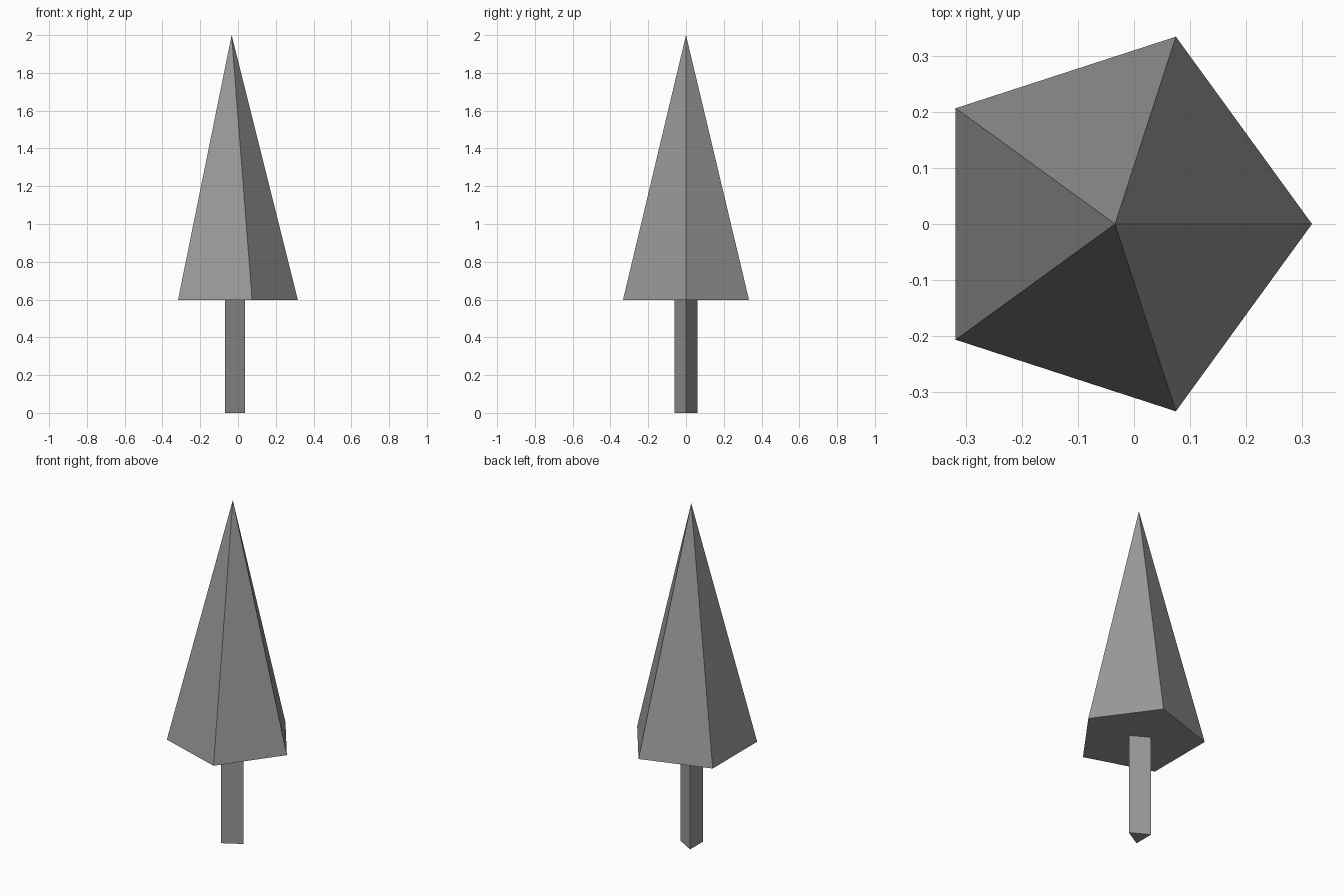
import bpy, bmesh
from math import cos, sin, tau

if "Cube" in bpy.data.objects:
    bpy.data.objects.remove(bpy.data.objects["Cube"])

CX = -0.0338  # tree axis, so the crown is centred on x = 0

# Dark grey for the whole tree
grey = bpy.data.materials.new("dark_grey")
grey.diffuse_color = (0.32, 0.32, 0.32, 1)
grey.use_nodes = True
grey.node_tree.nodes["Principled BSDF"].inputs["Base Color"].default_value = grey.diffuse_color


def spike(name, sides, radius, z0, z1, pointed):
    """Closed prism or pyramid with its first corner facing +x."""
    bm = bmesh.new()

    def ring(z):
        return [bm.verts.new((CX + radius * cos(tau * i / sides),
                              radius * sin(tau * i / sides), z))
                for i in range(sides)]

    low = ring(z0)
    bm.faces.new(low[::-1])
    if pointed:
        tip = bm.verts.new((CX, 0, z1))
        for i in range(sides):
            bm.faces.new((low[i], low[(i + 1) % sides], tip))
    else:
        high = ring(z1)
        bm.faces.new(high)
        for i in range(sides):
            j = (i + 1) % sides
            bm.faces.new((low[i], low[j], high[j], high[i]))
    mesh = bpy.data.meshes.new(name)
    bm.to_mesh(mesh)
    bm.free()
    mesh.materials.append(grey)
    obj = bpy.data.objects.new(name, mesh)
    bpy.context.collection.objects.link(obj)
    return obj


# Three-sided trunk
spike("trunk", 3, 0.07, 0.0, 0.6, False)
# Five-sided pointed crown
spike("crown", 5, 0.351, 0.597, 2.0, True)
